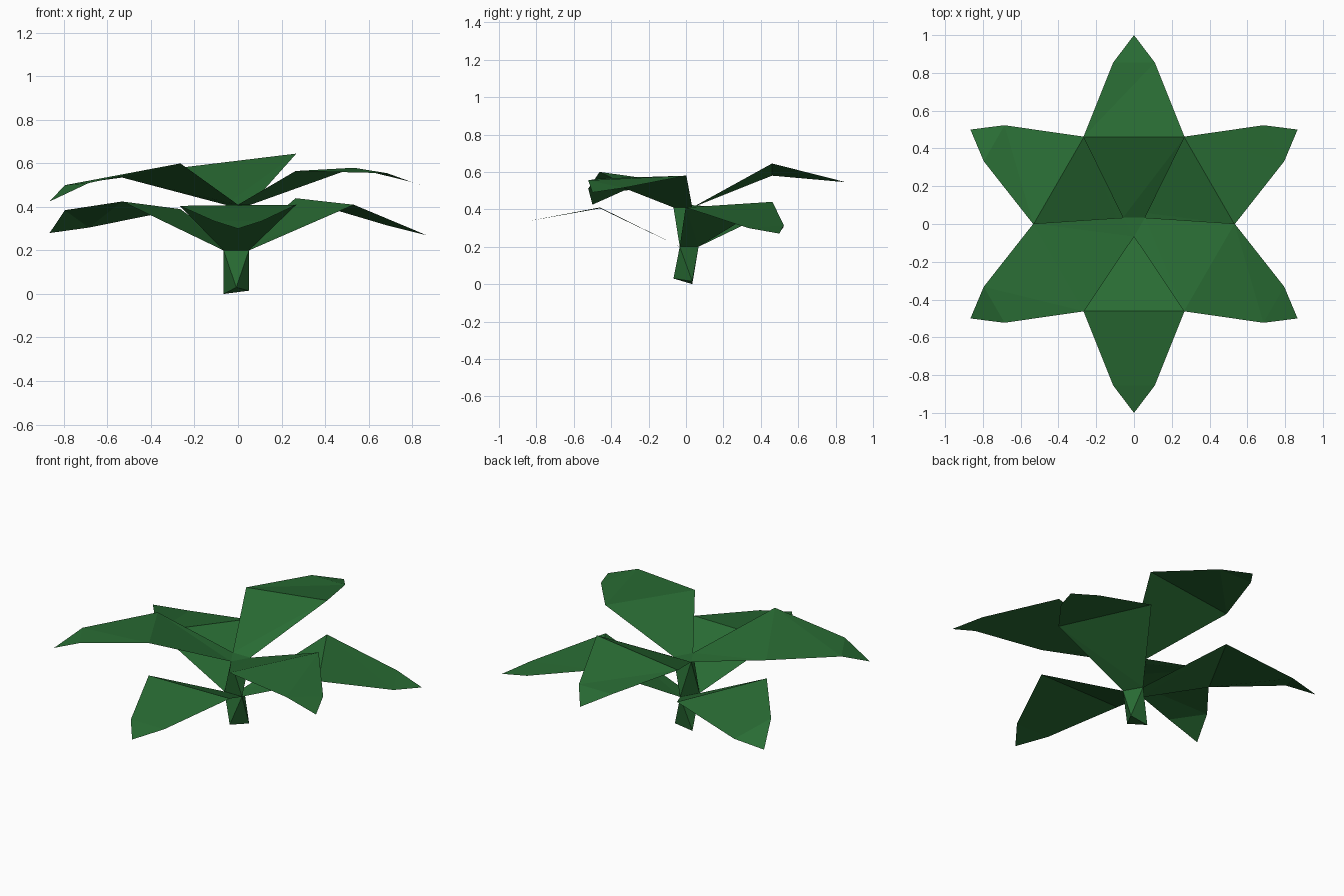
import bpy
import bmesh
from math import radians, cos, sin
from mathutils import Vector

if "Cube" in bpy.data.objects:
    bpy.data.objects.remove(bpy.data.objects["Cube"])

green = bpy.data.materials.new("leaf green")
green.diffuse_color = (0.022, 0.15, 0.034, 1)
green.use_nodes = True
green.node_tree.nodes["Principled BSDF"].inputs["Base Color"].default_value = green.diffuse_color

STEM_R = 0.067


def polar(deg, r, z, dx=0.0):
    return Vector((r * cos(radians(deg)) + dx, r * sin(radians(deg)), z))


def finish(name, bm):
    mesh = bpy.data.meshes.new(name)
    bm.to_mesh(mesh)
    bm.free()
    mesh.materials.append(green)
    obj = bpy.data.objects.new(name, mesh)
    bpy.context.collection.objects.link(obj)


def stem_point(deg, z):
    return polar(deg, STEM_R, z, -0.008 if z < 0.3 else 0.0)


# Stem: three-sided rings, each turned 60 degrees against the one below
bm = bmesh.new()
rings = [[(270, 0.03), (30, 0.015), (150, 0.0)],
         [(330, 0.2), (90, 0.2), (210, 0.2)],
         [(30, 0.41), (150, 0.41), (270, 0.41)]]
rings = [[bm.verts.new(stem_point(a, z)) for a, z in ring] for ring in rings]
for low, high in zip(rings, rings[1:]):
    for i in range(3):
        j = (i + 1) % 3
        bm.faces.new((low[i], low[j], high[i]))
        bm.faces.new((high[i], low[j], high[j]))
bm.faces.new(reversed(rings[0]))
bm.faces.new(rings[-1])
bmesh.ops.recalc_face_normals(bm, faces=bm.faces)
finish("stem", bm)


# Leaf: thin bent blade growing from one edge of a stem ring
def leaf(name, deg, base_z, wide, mid, tip):
    d = Vector((cos(radians(deg)), sin(radians(deg)), 0))
    side = Vector((-d.y, d.x, 0))
    bm = bmesh.new()
    rows = [[stem_point(deg + 60, base_z), stem_point(deg - 60, base_z)]]
    for r, half, heights in ((0.46, 0.268, wide), (0.855, 0.11, mid)):
        rows.append([d * r + side * half * s + Vector((0, 0, z))
                     for s, z in zip((1, -1), heights)])
    rows = [[bm.verts.new(p) for p in row] for row in rows]
    for (a, b), (c, e) in zip(rows, rows[1:]):
        bm.faces.new((a, b, e))
        bm.faces.new((a, e, c))
    end = bm.verts.new(d + Vector((0, 0, tip)))
    bm.faces.new((rows[-1][0], rows[-1][1], end))
    finish(name, bm)


# Heights of the left/right edge at the widest row, at the outer row, and the tip
leaf("lower_front_leaf", -90, 0.2, (0.41, 0.405), (0.335, 0.335), 0.30)
leaf("lower_right_leaf", 30, 0.2, (0.44, 0.41), (0.315, 0.30), 0.27)
leaf("lower_left_leaf", 150, 0.2, (0.425, 0.39), (0.385, 0.305), 0.28)
leaf("upper_back_leaf", 90, 0.41, (0.58, 0.645), (0.545, 0.545), 0.495)
leaf("upper_right_leaf", -30, 0.41, (0.58, 0.565), (0.515, 0.555), 0.49)
leaf("upper_left_leaf", -150, 0.41, (0.60, 0.535), (0.51, 0.50), 0.425)
